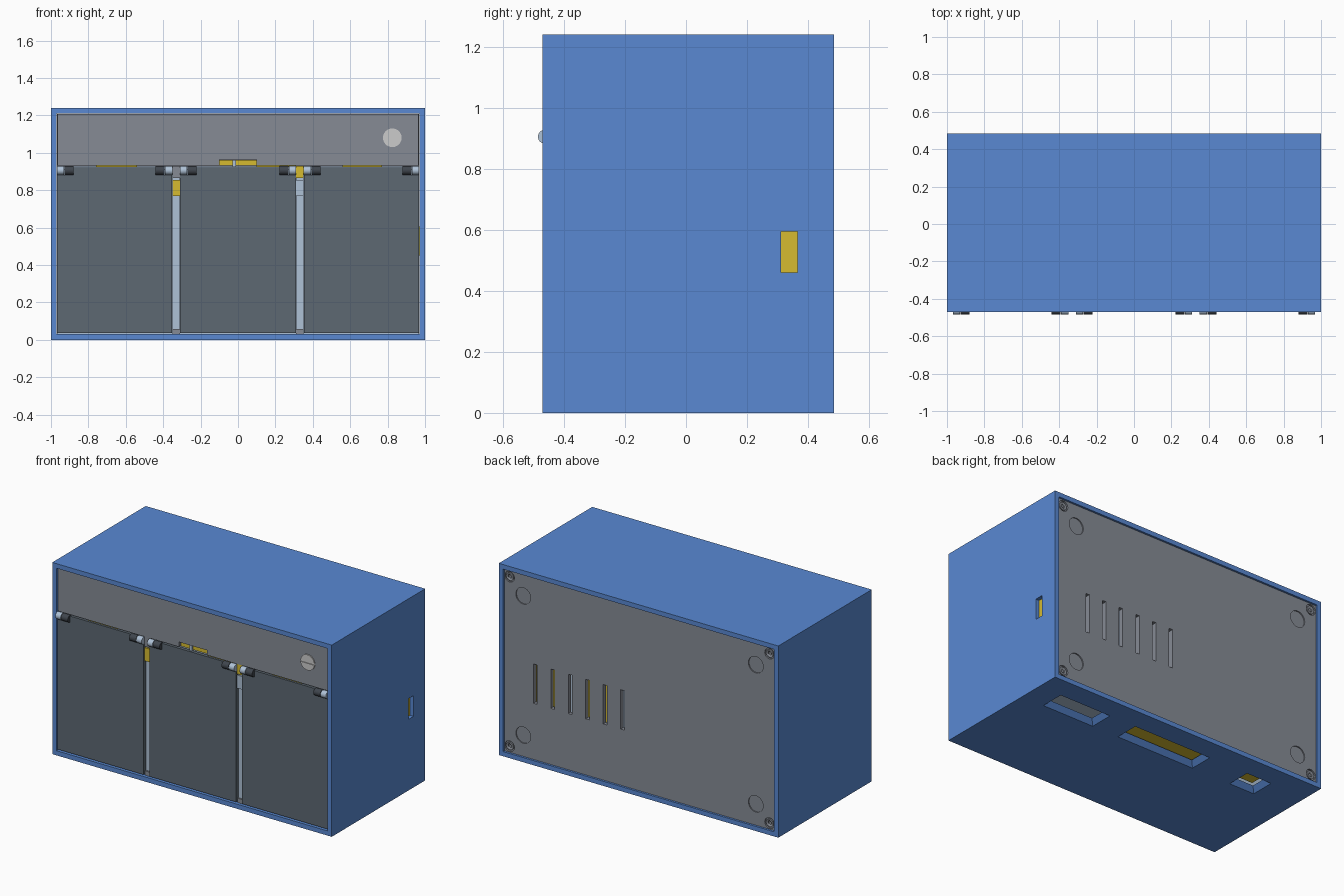
import bpy, bmesh, math
from mathutils import Vector

if "Cube" in bpy.data.objects:
    bpy.data.objects.remove(bpy.data.objects["Cube"])


def material(name, rgb):
    m = bpy.data.materials.new(name)
    m.diffuse_color = (*rgb, 1)
    m.use_nodes = True
    m.node_tree.nodes["Principled BSDF"].inputs["Base Color"].default_value = m.diffuse_color
    return m


BLUE = material("case_blue", (0.10, 0.25, 0.65))
YELLOW = material("inner_yellow", (0.67, 0.50, 0.03))
PANEL = material("panel_grey", (0.24, 0.26, 0.30))
DOOR = material("door_slate", (0.11, 0.14, 0.17))
DARK = material("hinge_dark", (0.05, 0.06, 0.075))
LIGHT = material("light_metal", (0.43, 0.54, 0.68))


def finish(name, bm, mat):
    bmesh.ops.recalc_face_normals(bm, faces=bm.faces)
    me = bpy.data.meshes.new(name)
    bm.to_mesh(me)
    bm.free()
    ob = bpy.data.objects.new(name, me)
    bpy.context.collection.objects.link(ob)
    if mat:
        me.materials.append(mat)
    return ob


def box(name, x0, x1, y0, y1, z0, z1, mat=None, taper=0):
    """Box from extents; taper shrinks its top edge inward."""
    bm = bmesh.new()
    bmesh.ops.create_cube(bm, size=1)
    for v in bm.verts:
        t = taper if v.co.z > 0 else 0
        lo, hi = Vector((x0 + t, y0 + t, z0)), Vector((x1 - t, y1 - t, z1))
        v.co = Vector([lo[i] if v.co[i] < 0 else hi[i] for i in range(3)])
    return finish(name, bm, mat)


def cyl(name, centre, r, depth, axis, mat=None, seg=32):
    bm = bmesh.new()
    bmesh.ops.create_cone(bm, cap_ends=True, segments=seg, radius1=r, radius2=r, depth=depth)
    q = Vector((0, 0, 1)).rotation_difference(Vector(axis))
    for v in bm.verts:
        v.co = q @ v.co + Vector(centre)
    ob = finish(name, bm, mat)
    select(ob)
    bpy.ops.object.shade_smooth_by_angle(angle=math.radians(35))
    return ob


def select(ob):
    bpy.ops.object.select_all(action='DESELECT')
    ob.select_set(True)
    bpy.context.view_layer.objects.active = ob


def cut(ob, cutters):
    for c in cutters:
        m = ob.modifiers.new("cut", 'BOOLEAN')
        m.operation, m.solver, m.object = 'DIFFERENCE', 'EXACT', c
        select(ob)
        bpy.ops.object.modifier_apply(modifier=m.name)
        bpy.data.objects.remove(c)


# Outer case: rectangular sleeve open at front and back
case = box("case", -1, 1, -0.47, 0.485, 0, 1.24, BLUE)
cuts = [box("c", -0.97, 0.97, -0.6, 0.6, 0.03, 1.21)]
for x0, x1 in ((0.47, 0.84), (-0.28, 0.28), (-0.74, -0.56)):
    cuts.append(box("c", x0 - 0.01, x1 + 0.01, 0.18, 0.355, -0.01, 0.04, taper=0.05))
cuts.append(box("c", 0.9, 1.1, 0.312, 0.366, 0.46, 0.594))
for i, n in enumerate((2, 3, 2)):
    for j in range(n):
        cuts.append(cyl("c", (-1, 0.255 + 0.035 * i, 0.958 + 0.04 * (j - (n - 1) / 2)),
                        0.011, 0.2, (1, 0, 0), seg=12))
cut(case, cuts)

# Back panel with vents, magnet recesses and corner screws
back = box("back_panel", -0.968, 0.968, 0.445, 0.475, 0.032, 1.208, PANEL)
cuts = [box("c", 0.109 + 0.125 * i, 0.135 + 0.125 * i, 0.4, 0.5, 0.395, 0.65) for i in range(6)]
for sx in (-1, 1):
    for z in (0.17, 1.07):
        cuts.append(cyl("c", (sx * 0.832, 0.48, z), 0.053, 0.024, (0, 1, 0)))
    for z in (0.072, 1.168):
        cuts.append(cyl("c", (sx * 0.93, 0.48, z), 0.034, 0.03, (0, 1, 0)))
cut(back, cuts)
for sx in (-1, 1):
    for z in (0.072, 1.168):
        head = cyl("back_screw", (sx * 0.93, 0.467, z), 0.026, 0.012, (0, 1, 0), PANEL)
        cut(head, [cyl("c", (sx * 0.93, 0.475, z), 0.013, 0.02, (0, 1, 0), seg=6)])

# Upper front panel with central notch and slotted screw
front = box("front_panel", -0.965, 0.965, -0.462, -0.435, 0.932, 1.207, PANEL)
cut(front, [box("c", -0.1, 0.1, -0.5, -0.4, 0.9, 0.963)])
lock = cyl("lock_screw", (0.825, -0.46, 1.08), 0.05, 0.018, (0, 1, 0))
cut(lock, [box("c", 0.7, 0.95, -0.48, -0.464, 1.075, 1.085)])

# Three hinged doors with barrel hinges
for x0, x1 in ((-0.967, -0.352), (-0.31, 0.31), (0.352, 0.967)):
    door = box("door", x0, x1, -0.462, -0.44, 0.037, 0.922, DOOR)
    cut(door, [box("c", a - 0.085, a + 0.085, -0.5, -0.4, 0.88, 0.95) for a in (x0, x1)])
    for s, a in ((1, x0), (-1, x1)):
        cyl("hinge_pin", (a + s * 0.018, -0.462, 0.905), 0.023, 0.038, (1, 0, 0), LIGHT, 24)
        cyl("hinge_barrel", (a + s * 0.064, -0.462, 0.905), 0.023, 0.048, (1, 0, 0), DARK, 24)
        box("hinge_leaf", *sorted((a + s * 0.04, a + s * 0.085)), -0.455, -0.44, 0.87, 0.905, DOOR)

# Inner dividers, floor, shelf and rear bulkhead
for s in (-1, 1):
    box("divider", s * 0.331 - 0.018, s * 0.331 + 0.018, -0.44, 0.14, 0.03, 0.93, LIGHT)
    lo, hi = (LIGHT, YELLOW) if s > 0 else (YELLOW, PANEL)
    box("divider_clip", s * 0.331 - 0.02, s * 0.331 + 0.02, -0.452, -0.435, 0.77, 0.855, lo)
    box("divider_cap", s * 0.331 - 0.02, s * 0.331 + 0.02, -0.456, -0.435, 0.865, 0.93, hi)
    box("door_stop", s * 0.331 - 0.02, s * 0.331 + 0.02, -0.45, -0.435, 0.03, 0.058, PANEL)
box("shelf", -0.968, 0.968, -0.43, 0.16, 0.91, 0.93, LIGHT)
box("bulkhead", -0.968, 0.968, 0.14, 0.16, 0.03, 0.91, LIGHT)

# Yellow latch parts seen above the doors
box("latch_centre", -0.098, 0.098, -0.445, -0.36, 0.931, 0.96, YELLOW)
box("latch_tongue", -0.03, -0.01, -0.455, -0.44, 0.925, 0.96, LIGHT)
for x0, x1 in ((-0.76, -0.54), (0.1, 0.31), (0.56, 0.77)):
    box("latch_bar", x0, x1, -0.45, -0.36, 0.923, 0.932, YELLOW)

# Modules behind the case openings
box("side_connector", 0.86, 0.975, 0.30, 0.375, 0.45, 0.605, YELLOW)
box("floor_module", -0.29, 0.29, 0.18, 0.36, 0.04, 0.12, YELLOW)
box("small_floor_module", -0.72, -0.56, 0.20, 0.34, 0.06, 0.16, YELLOW)
box("floor_bin", 0.45, 0.86, 0.17, 0.37, 0.06, 0.16, LIGHT)
for x in (0.747, 0.622, 0.372, 0.247):
    box("vent_module", x - 0.04, x + 0.04, 0.385, 0.42, 0.36, 0.69, YELLOW)
